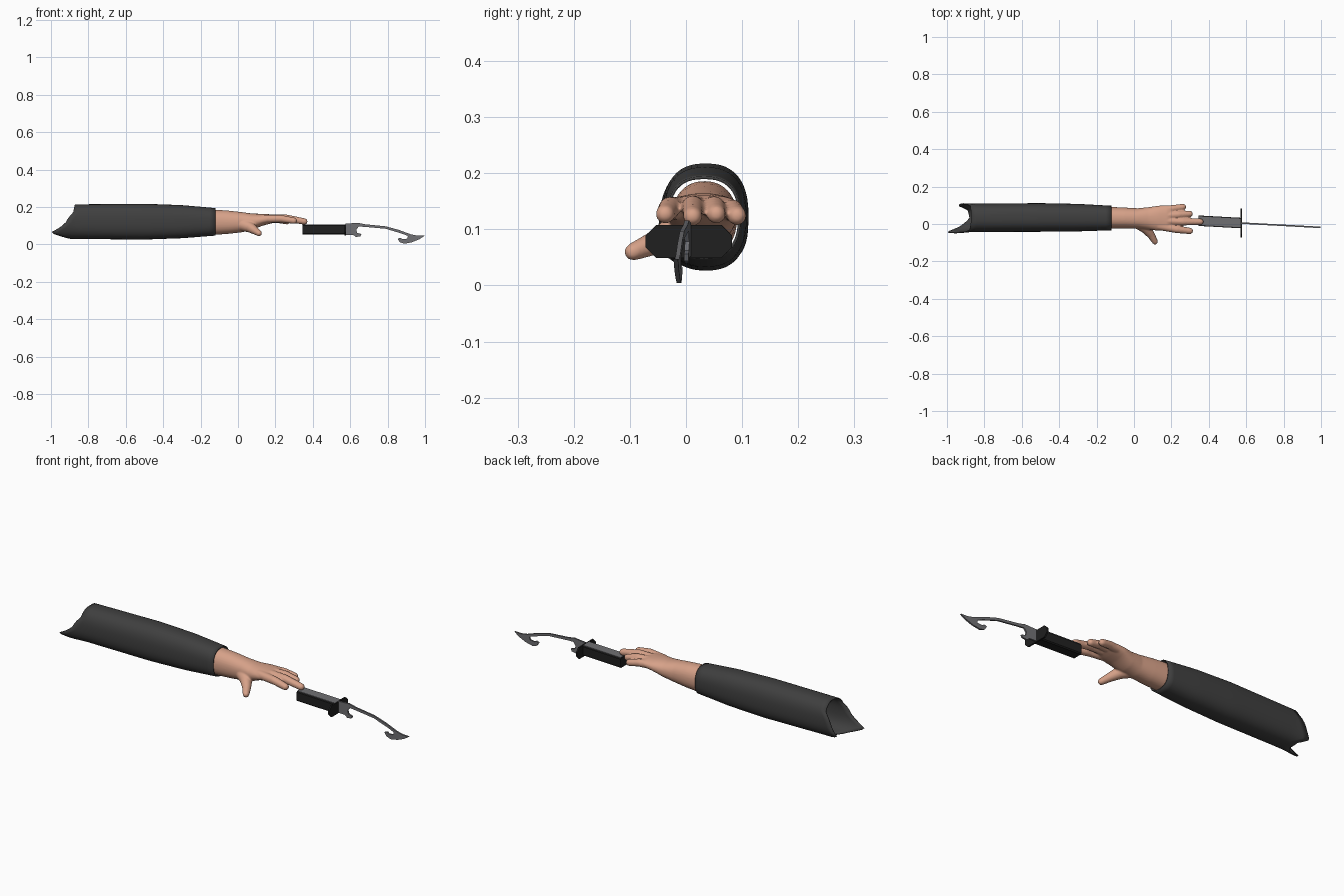
import bpy, bmesh, math
from mathutils import Vector

if "Cube" in bpy.data.objects:
    bpy.data.objects.remove(bpy.data.objects["Cube"])


def material(name, rgb):
    m = bpy.data.materials.new(name)
    m.diffuse_color = (*rgb, 1)
    m.use_nodes = True
    m.node_tree.nodes["Principled BSDF"].inputs["Base Color"].default_value = m.diffuse_color
    return m


SKIN = material("skin", (0.68, 0.36, 0.25))
CLOTH = material("dark_cloth", (0.05, 0.05, 0.05))
BLACK = material("black_grip", (0.014, 0.014, 0.014))
STEEL = material("grey_steel", (0.16, 0.16, 0.17))


def make_object(name, bm, mat, smooth=False):
    bmesh.ops.recalc_face_normals(bm, faces=bm.faces[:])
    for f in bm.faces:
        f.smooth = smooth
    me = bpy.data.meshes.new(name)
    bm.to_mesh(me)
    bm.free()
    me.materials.append(mat)
    ob = bpy.data.objects.new(name, me)
    bpy.context.collection.objects.link(ob)
    return ob


def skin_rings(bm, rings, cap=True):
    rows = [[bm.verts.new(p) for p in r] for r in rings]
    n = len(rows[0])
    for a, b in zip(rows, rows[1:]):
        for i in range(n):
            bm.faces.new((a[i], a[(i + 1) % n], b[(i + 1) % n], b[i]))
    if cap:
        bm.faces.new(rows[0][::-1])
        bm.faces.new(rows[-1])


def lookup(keys, x):
    """Smooth interpolation in a table sorted by its first column."""
    x = min(max(x, keys[0][0]), keys[-1][0])
    for a, b in zip(keys, keys[1:]):
        if x <= b[0]:
            t = (x - a[0]) / (b[0] - a[0])
            return [p + (q - p) * t for p, q in zip(a[1:], b[1:])]


def section(x, keys, ang, power):
    cy, cz, ry, rz = lookup(keys, x)
    c, s = math.cos(ang), math.sin(ang)
    e = 2 / power
    return (x, cy + ry * math.copysign(abs(c) ** e, c),
            cz + rz * math.copysign(abs(s) ** e, s))


# Sleeve: rounded tube (x, centre y, centre z, half width, half height), ragged back
sleeve_keys = [(-1.0, 0.030, 0.115, 0.084, 0.085), (-0.87, 0.033, 0.122, 0.073, 0.090),
               (-0.50, 0.035, 0.122, 0.074, 0.093), (-0.30, 0.034, 0.122, 0.071, 0.086),
               (-0.12, 0.032, 0.121, 0.063, 0.071)]
back_edge = [(-90, -0.88), (-60, -0.89), (-35, -0.94), (0, -0.91), (30, -0.875),
             (90, -0.87), (150, -0.88), (180, -0.92), (212, -1.0), (240, -0.93), (270, -0.88)]
N = 48
bm = bmesh.new()
rings = []
for j in range(25):
    ring = []
    for i in range(N):
        deg = -90 + 360 * i / N
        x0 = lookup(back_edge, deg)[0]
        x = x0 + (-0.12 - x0) * j / 24
        ring.append(section(x, sleeve_keys, math.radians(deg), 2.5))
    rings.append(ring)
skin_rings(bm, rings, cap=False)
sleeve = make_object("sleeve", bm, CLOTH, True)
mod = sleeve.modifiers.new("cloth_thickness", 'SOLIDIFY')
mod.thickness = 0.005
mod.offset = 0

# Forearm and palm
bm = bmesh.new()
arm_keys = [(-0.22, 0.033, 0.120, 0.058, 0.066), (-0.12, 0.033, 0.119, 0.058, 0.067),
            (-0.05, 0.032, 0.119, 0.056, 0.062), (0.02, 0.030, 0.119, 0.054, 0.054),
            (0.08, 0.030, 0.122, 0.060, 0.043), (0.13, 0.031, 0.132, 0.067, 0.032),
            (0.18, 0.032, 0.137, 0.068, 0.024), (0.205, 0.034, 0.137, 0.056, 0.016)]
skin_rings(bm, [[section(-0.22 + 0.425 * j / 30, arm_keys, math.tau * i / 32, 2.2)
                 for i in range(32)] for j in range(31)])


def finger(path):
    """Round-ended tapering tube through (x, y, z, radius) points."""
    pts = [Vector(p[:3]) for p in path]
    rad = [p[3] for p in path]
    rings = []

    def ring(c, d, r):
        side = d.cross(Vector((0, 0, 1))).normalized()
        up = side.cross(d).normalized()
        rings.append([c + (side * math.cos(a) + up * math.sin(a)) * r
                      for a in (math.tau * i / 16 for i in range(16))])
    for k, c in enumerate(pts):
        d = (pts[min(k + 1, len(pts) - 1)] - pts[max(k - 1, 0)]).normalized()
        ring(c, d, rad[k])
    for a in (0.5, 0.95, 1.35):
        ring(pts[-1] + d * rad[-1] * math.sin(a), d, rad[-1] * math.cos(a))
    skin_rings(bm, rings)


# Index, middle, ring, little finger, thumb
finger([(0.13, -0.010, 0.137, 0.022), (0.23, -0.029, 0.138, 0.020), (0.299, -0.037, 0.127, 0.017)])
finger([(0.13, 0.018, 0.140, 0.022), (0.26, 0.012, 0.140, 0.020), (0.355, 0.012, 0.123, 0.017)])
finger([(0.13, 0.042, 0.140, 0.022), (0.24, 0.050, 0.139, 0.020), (0.298, 0.054, 0.127, 0.017)])
finger([(0.13, 0.072, 0.135, 0.021), (0.21, 0.083, 0.134, 0.019), (0.262, 0.091, 0.124, 0.017)])
finger([(0.02, 0.010, 0.108, 0.036), (0.065, -0.024, 0.092, 0.029),
        (0.092, -0.060, 0.074, 0.021), (0.112, -0.094, 0.060, 0.016)])
arm = make_object("arm_and_hand", bm, SKIN, True)
mod = arm.modifiers.new("blend", 'REMESH')
mod.mode = 'VOXEL'
mod.voxel_size = 0.004
mod.use_smooth_shade = True
mod = arm.modifiers.new("soften", 'SMOOTH')
mod.factor = 0.5
mod.iterations = 6


# Weapon parts: everything follows one slightly skewed centre line
def line_y(x):
    return 0.005 - 0.055 * (x - 0.575)


def prism(name, outline, mat, offset):
    """Extrude an outline; outline points become 3D through the two-sided offset rule."""
    bm = bmesh.new()
    skin_rings(bm, [[offset(p, s) for p in outline] for s in (-1, 1)])
    return make_object(name, bm, mat)


def across_y(half):
    return lambda p, s: (p[0], line_y(p[0]) + s * half, p[1])


def across_x(x0, x1):
    def rule(p, s):
        x = x0 if s < 0 else x1
        return (x, line_y(x) + p[0], p[1])
    return rule


def octagon(w, z0, z1, c):
    return [(-w, z0 + c), (-w + c, z0), (w - c, z0), (w, z0 + c),
            (w, z1 - c), (w - c, z1), (-w + c, z1), (-w, z1 - c)]


prism("grip", octagon(0.028, 0.054, 0.106, 0.005), BLACK, across_x(0.345, 0.572))
prism("grip_top_plate", [(-0.025, 0.105), (0.025, 0.105), (0.025, 0.108), (-0.025, 0.108)],
      STEEL, across_x(0.347, 0.570))
prism("guard", octagon(0.077, 0.049, 0.108, 0.019), BLACK, across_x(0.569, 0.577))

# Hooked blade
blade = [(0.575, 0.112), (0.60, 0.113), (0.64, 0.116), (0.68, 0.108), (0.79, 0.097),
         (0.86, 0.078), (0.925, 0.054), (0.96, 0.047), (0.998, 0.047), (0.97, 0.028),
         (0.93, 0.012), (0.89, 0.004), (0.865, 0.012), (0.853, 0.030), (0.868, 0.036),
         (0.880, 0.028), (0.905, 0.031), (0.908, 0.046), (0.87, 0.060), (0.79, 0.084),
         (0.68, 0.094), (0.645, 0.096), (0.632, 0.078), (0.637, 0.062), (0.660, 0.056),
         (0.655, 0.044), (0.63, 0.040), (0.615, 0.052), (0.575, 0.052)]
prism("hooked_blade", blade, STEEL, across_y(0.004))
